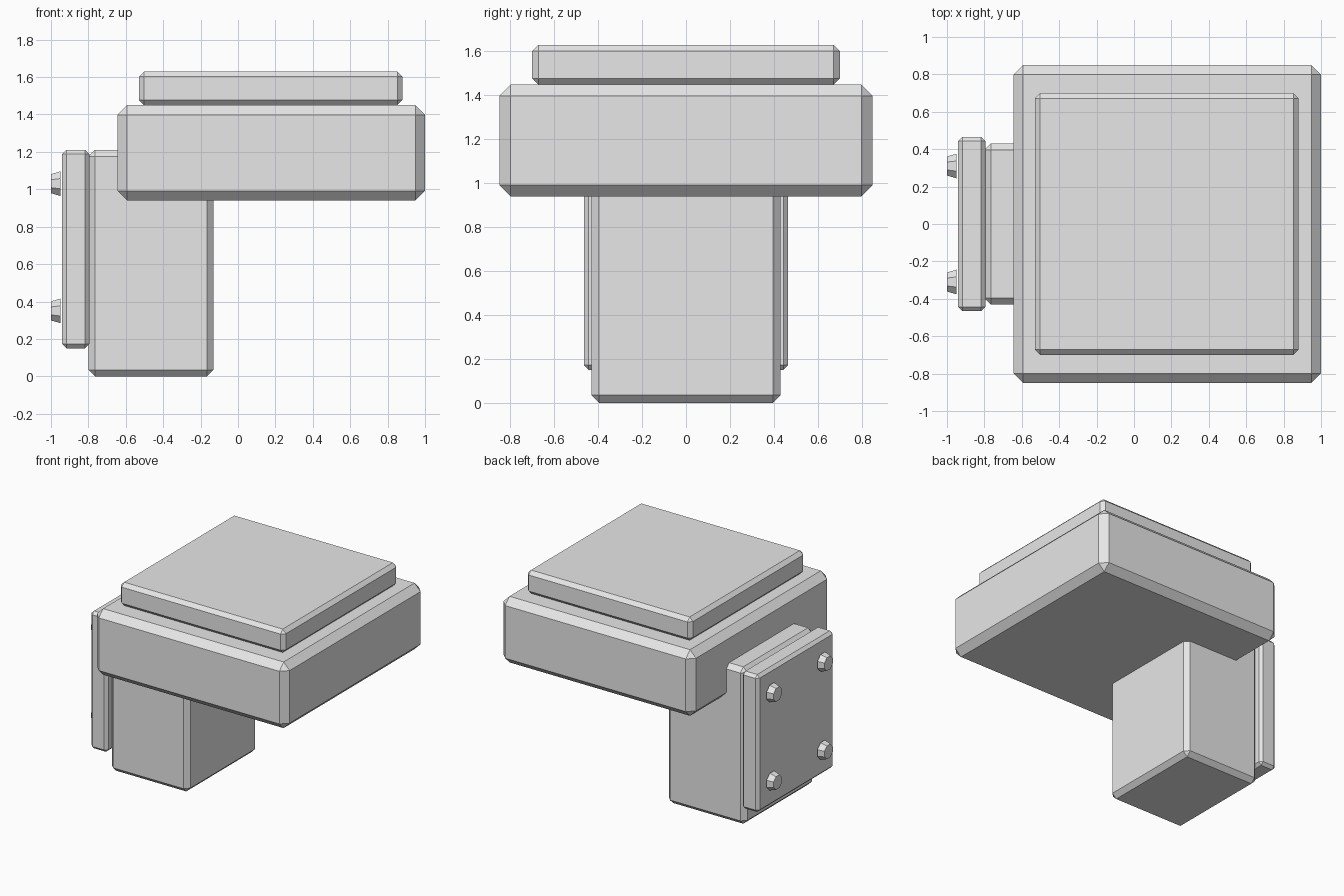
import bpy, bmesh, math
from mathutils import Matrix

old = bpy.data.objects.get("Cube")
if old:
    bpy.data.objects.remove(old, do_unlink=True)

grey = bpy.data.materials.new("light grey")
grey.use_nodes = True
COLOUR = (0.8, 0.8, 0.8, 1.0)
grey.diffuse_color = COLOUR
grey.node_tree.nodes["Principled BSDF"].inputs["Base Color"].default_value = COLOUR


def add_object(name, bm):
    mesh = bpy.data.meshes.new(name)
    bm.to_mesh(mesh)
    bm.free()
    mesh.materials.append(grey)
    obj = bpy.data.objects.new(name, mesh)
    bpy.context.collection.objects.link(obj)
    return obj


def chamfered_block(name, x, y, z, chamfer):
    """Box spanning the given (low, high) ranges, with every edge chamfered."""
    spans = (x, y, z)
    centre = [(lo + hi) / 2 for lo, hi in spans]
    size = [hi - lo for lo, hi in spans]
    bm = bmesh.new()
    bmesh.ops.create_cube(bm, size=1, matrix=Matrix.Translation(centre) @ Matrix.Diagonal((*size, 1)))
    bmesh.ops.bevel(bm, geom=bm.edges[:], offset=chamfer, segments=1, affect='EDGES')
    return add_object(name, bm)


def bolt(name, y, z):
    """Tapered eight-sided bolt head facing -x."""
    bm = bmesh.new()
    place = (Matrix.Translation((-0.975, y, z)) @ Matrix.Rotation(-math.pi / 2, 4, 'Y')
             @ Matrix.Rotation(math.pi / 8, 4, 'Z'))
    bmesh.ops.create_cone(bm, cap_ends=True, segments=8, radius1=0.071, radius2=0.055,
                          depth=0.05, matrix=place)
    return add_object(name, bm)


# Support post, overhanging head and raised top pad
chamfered_block("post", (-0.80, -0.13), (-0.43, 0.43), (0, 1.21), 0.035)
chamfered_block("head_block", (-0.645, 1.0), (-0.85, 0.85), (0.94, 1.45), 0.052)
chamfered_block("top_pad", (-0.53, 0.88), (-0.70, 0.70), (1.45, 1.63), 0.028)

# Mounting plate with a bolt near each corner
chamfered_block("mounting_plate", (-0.94, -0.795), (-0.465, 0.465), (0.15, 1.21), 0.022)
for side, y in (("front", -0.31), ("back", 0.31)):
    for level, z in (("lower", 0.35), ("upper", 1.03)):
        bolt(f"{level}_{side}_bolt", y, z)
